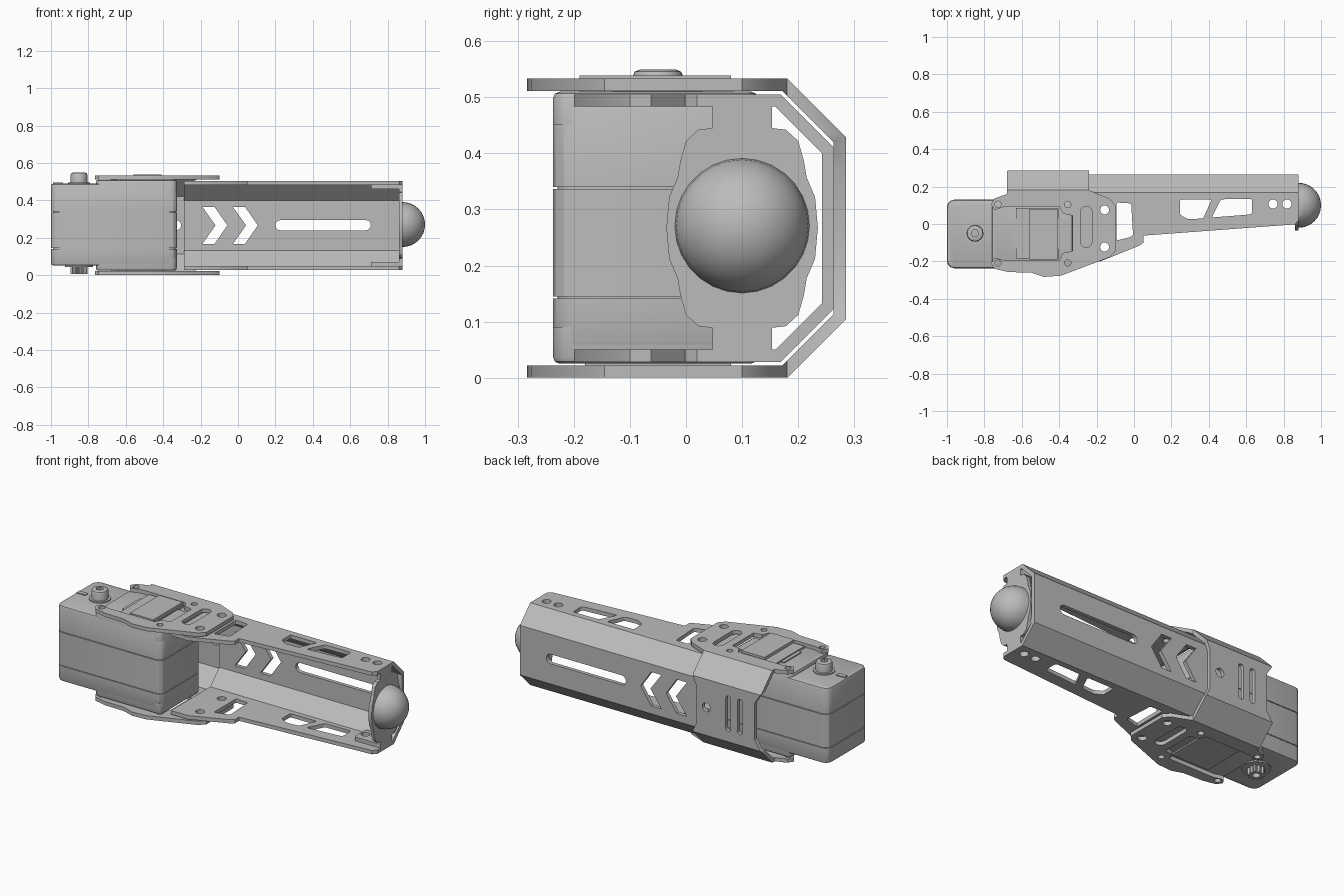
import bpy, bmesh, math
from mathutils import Matrix, Vector

cube = bpy.data.objects.get("Cube")
if cube:
    bpy.data.objects.remove(cube, do_unlink=True)

grey = bpy.data.materials.new("metal grey")
grey.use_nodes = True
grey.diffuse_color = (0.5, 0.5, 0.5, 1)
grey.node_tree.nodes["Principled BSDF"].inputs["Base Color"].default_value = (0.5, 0.5, 0.5, 1)

AXES = {"x": lambda a, b, h: (h, a, b),
        "y": lambda a, b, h: (a, h, b),
        "z": lambda a, b, h: (a, b, h)}
MID = 0.267  # height of the mirror plane


def prism(bm, pts, axis, lo, hi, r=0, segs=3, rim=None):
    """Extrude an outline along an axis; round its corners, then one rim."""
    part = bmesh.new()
    place = AXES[axis]
    k = "xyz".index(axis)
    ends = [[part.verts.new(place(a, b, h)) for a, b in pts] for h in (lo, hi)]
    part.faces.new(ends[0])
    part.faces.new(ends[1])
    n = len(pts)
    for i in range(n):
        j = (i + 1) % n
        part.faces.new((ends[0][i], ends[0][j], ends[1][j], ends[1][i]))
    bmesh.ops.recalc_face_normals(part, faces=part.faces)
    if r:
        along = [e for e in part.edges if abs(e.verts[0].co[k] - e.verts[1].co[k]) > 1e-5]
        bmesh.ops.bevel(part, geom=along, offset=r, segments=segs, profile=0.5,
                        affect="EDGES", clamp_overlap=True)
    if rim is not None:
        edge = [e for e in part.edges if all(abs(v.co[k] - rim) < 1e-5 for v in e.verts)]
        bmesh.ops.bevel(part, geom=edge, offset=0.012, segments=2, profile=0.5,
                        affect="EDGES", clamp_overlap=True)
    tmp = bpy.data.meshes.new("tmp")
    part.to_mesh(tmp)
    part.free()
    bm.from_mesh(tmp)
    bpy.data.meshes.remove(tmp)


def rect(x0, x1, y0, y1):
    return [(x0, y0), (x1, y0), (x1, y1), (x0, y1)]


def circle(x, y, r, n=20):
    return [(x + r * math.cos(math.tau * i / n), y + r * math.sin(math.tau * i / n))
            for i in range(n)]


def make(name, bm):
    me = bpy.data.meshes.new(name)
    bm.to_mesh(me)
    bm.free()
    ob = bpy.data.objects.new(name, me)
    bpy.context.scene.collection.objects.link(ob)
    me.materials.append(grey)
    return ob


def finish(ob):
    me = ob.data
    for p in me.polygons:
        p.use_smooth = True
    me.set_sharp_from_angle(angle=math.radians(30))


def solid(name, *specs):
    bm = bmesh.new()
    for pts, axis, lo, hi, *rest in specs:
        prism(bm, pts, axis, lo, hi, *rest)
    ob = make(name, bm)
    finish(ob)
    return ob


def carve(ob, steps):
    """Apply boolean steps and drop the helper solids."""
    helpers = []
    for op, specs in steps:
        cutter = solid("cutter", *specs)
        cutter.hide_render = True
        m = ob.modifiers.new("cut", "BOOLEAN")
        m.operation, m.object, m.solver = op, cutter, "EXACT"
        helpers.append(cutter)
    dg = bpy.context.evaluated_depsgraph_get()
    me = bpy.data.meshes.new_from_object(ob.evaluated_get(dg))
    ob.modifiers.clear()
    ob.data = me
    me.materials.clear()
    me.materials.append(grey)
    for p in me.polygons:
        p.material_index = 0
    for h in helpers:
        bpy.data.objects.remove(h, do_unlink=True)
    finish(ob)


def channel(ymax, zlo, zhi, t, c):
    """C section of bent sheet with chamfered back corners."""
    def run(y, lo, hi, ch):
        return [(-0.35, lo), (y - ch, lo), (y, lo + ch), (y, hi - ch), (y - ch, hi), (-0.35, hi)]
    return run(ymax, zlo, zhi, c) + run(ymax - t, zlo + t, zhi - t, c - 0.586 * t)[::-1]


def through(pts, r=0):
    return (pts, "z", -0.2, 0.8, r)


def back(pts, r=0):
    return (pts, "y", 0.2, 0.4, r)


# Short bracket that clamps the motor
clamp_plan = [(-0.68, 0.32), (-0.68, 0.16), (-0.745, 0.137), (-0.765, 0.105), (-0.745, 0.075),
              (-0.69, 0.093), (-0.40, 0.093), (-0.38, 0.055), (-0.33, 0.045), (-0.33, -0.145),
              (-0.38, -0.155), (-0.40, -0.195), (-0.69, -0.195), (-0.745, -0.18),
              (-0.765, -0.21), (-0.745, -0.24), (-0.67, -0.257), (-0.55, -0.26),
              (-0.48, -0.283), (-0.39, -0.276), (-0.13, -0.178), (-0.1, -0.145),
              (-0.1, 0.10), (-0.13, 0.135), (-0.24, 0.18), (-0.24, 0.32)]
joint_holes = [through(circle(-0.157, y, 0.024)) for y in (0.075, -0.123)]
clamp = solid("motor_bracket", (channel(0.285, 0, 0.533, 0.022, 0.104), "x", -0.9, 0.1))
carve(clamp, [
    ("INTERSECT", [through(clamp_plan)]),
    ("DIFFERENCE", joint_holes
     + [through(circle(x, y, 0.017)) for x in (-0.727, -0.354) for y in (0.105, -0.208)]
     + [through(rect(-0.286, -0.224, -0.125, 0.095), 0.03)]
     + [back(rect(x - 0.016, x + 0.016, 0.165, 0.37), 0.0155) for x in (-0.47, -0.545)]
     + [back(circle(-0.33, MID, 0.026))]
     + [back([(-0.8, 0.1), (-0.68, 0.1), (-0.64, 0.16), (-0.64, 0.375), (-0.68, 0.435), (-0.8, 0.435)]),
        back([(-0.1, 0.1), (-0.24, 0.1), (-0.265, 0.16), (-0.265, 0.375), (-0.24, 0.435), (-0.1, 0.435)])]),
])

# Long arm channel
arm_plan = [(-0.29, 0.32), (-0.29, -0.2), (-0.18, -0.2), (0.03, -0.115), (0.05, -0.1),
            (0.05, -0.062), (0.86, -0.002), (0.88, 0.02), (0.88, 0.32)]
arm = solid("arm_channel", (channel(0.264, 0.028, 0.505, 0.022, 0.095), "x", -0.5, 1))


def chevron(x):
    return [(x, 0.365), (x + 0.065, 0.365), (x + 0.133, MID), (x + 0.065, 0.168),
            (x, 0.168), (x + 0.07, MID)]


tab_holes = [through(circle(x, 0.107, 0.024)) for x in (0.743, 0.818)]
carve(arm, [
    ("INTERSECT", [through(arm_plan)]),
    ("DIFFERENCE", joint_holes + tab_holes + [
        through([(-0.093, 0.115), (-0.015, 0.11), (-0.005, -0.06), (-0.02, -0.07), (-0.093, -0.088)], 0.008),
        through([(0.245, 0.13), (0.415, 0.13), (0.37, 0.03), (0.29, 0.025), (0.245, 0.05)], 0.01),
        through([(0.465, 0.132), (0.63, 0.135), (0.632, 0.055), (0.61, 0.05), (0.415, 0.035)], 0.01),
        back(chevron(-0.19)), back(chevron(-0.027)),
        back(rect(0.2, 0.71, 0.24, 0.295), 0.027)]),
])

# End cap with folded tabs
quarter = [(0.047, 0.217), (0.047, 0.178), (0.022, 0.175), (0.0, 0.155), (-0.01, 0.12),
           (-0.015, 0.09), (-0.03, 0.055), (-0.035, 0.0)]
left = [(y, MID + z) for y, z in quarter] + [(y, MID - z) for y, z in quarter[-2::-1]]
outline = left + [(0.2 - y, z) for y, z in left[::-1]]
cap = solid("end_plate", (outline, "x", 0.86, 0.88))
tabs = solid("end_tabs", *[(rect(0.71, 0.872, 0.047, 0.153), "z", z, z + 0.022, 0.012)
                           for z in (0.05, 0.462)])
carve(tabs, [("DIFFERENCE", tab_holes)])

# Rounded foot tip
bm = bmesh.new()
bmesh.ops.create_uvsphere(bm, u_segments=28, v_segments=16, radius=0.12)
bmesh.ops.bisect_plane(bm, geom=bm.verts[:] + bm.edges[:] + bm.faces[:], plane_co=(0, 0, 0),
                       plane_no=(0, 0, 1), clear_inner=True)
bmesh.ops.contextual_create(bm, geom=[e for e in bm.edges if e.is_boundary])
bmesh.ops.transform(bm, verts=bm.verts, matrix=Matrix.Translation((0.88, 0.1, MID + 0.004))
                    @ Matrix.Rotation(math.pi / 2, 4, "Y"))
finish(make("foot_dome", bm))

# Motor case: three stacked shells with thin seams
case = rect(-1, -0.325, -0.237, 0.13)
solid("motor_core", (rect(-0.99, -0.335, -0.229, 0.122), "z", 0.07, 0.47, 0.035))
solid("motor_case_lower", (case, "z", 0.052, 0.141, 0.04, 3, 0.052))
solid("motor_case_middle", (case, "z", 0.145, 0.336, 0.04))
solid("motor_case_upper", (case, "z", 0.34, 0.49, 0.04, 3, 0.49))
cover = rect(-0.76, -0.327, -0.237, 0.128)
solid("motor_cover_top", (cover, "z", 0.45, 0.51, 0.03, 3, 0.51))
solid("motor_cover_bottom", (cover, "z", 0.025, 0.09, 0.03, 3, 0.025))

# Panels showing through the bracket openings
solid("top_panel", (rect(-0.65, -0.345, -0.13, 0.03), "z", 0.5, 0.516),
      (rect(-0.63, -0.405, -0.185, 0.085), "z", 0.5, 0.522))
solid("top_label_plate", (rect(-0.56, -0.41, -0.19, 0.08), "z", 0.5, 0.539))
solid("bottom_panel", (rect(-0.64, -0.4, -0.18, 0.08), "z", 0.017, 0.04))

# Output shaft and idler boss
solid("idler_washer", (circle(-0.85, -0.05, 0.058, 24), "z", 0.48, 0.497))
boss = solid("idler_boss", (circle(-0.85, -0.05, 0.045, 24), "z", 0.48, 0.549, 0, 1, 0.549))
carve(boss, [("DIFFERENCE", [(circle(-0.85, -0.05, 0.02, 6), "z", 0.52, 0.6)])])
teeth = [(-0.85 + r * math.cos(math.tau * i / 40), -0.05 + r * math.sin(math.tau * i / 40))
         for i in range(40) for r in [0.045 if i % 4 < 2 else 0.036]]
shaft = solid("output_spline", (teeth, "z", 0.006, 0.07))
carve(shaft, [("DIFFERENCE", [(circle(-0.85, -0.05, 0.02, 16), "z", -0.1, 0.04)])])
solid("shaft_collar", (circle(-0.85, -0.05, 0.075, 24), "z", 0.044, 0.06))
solid("index_key", (rect(-0.99, -0.935, -0.063, -0.037), "z", 0.485, 0.495))
